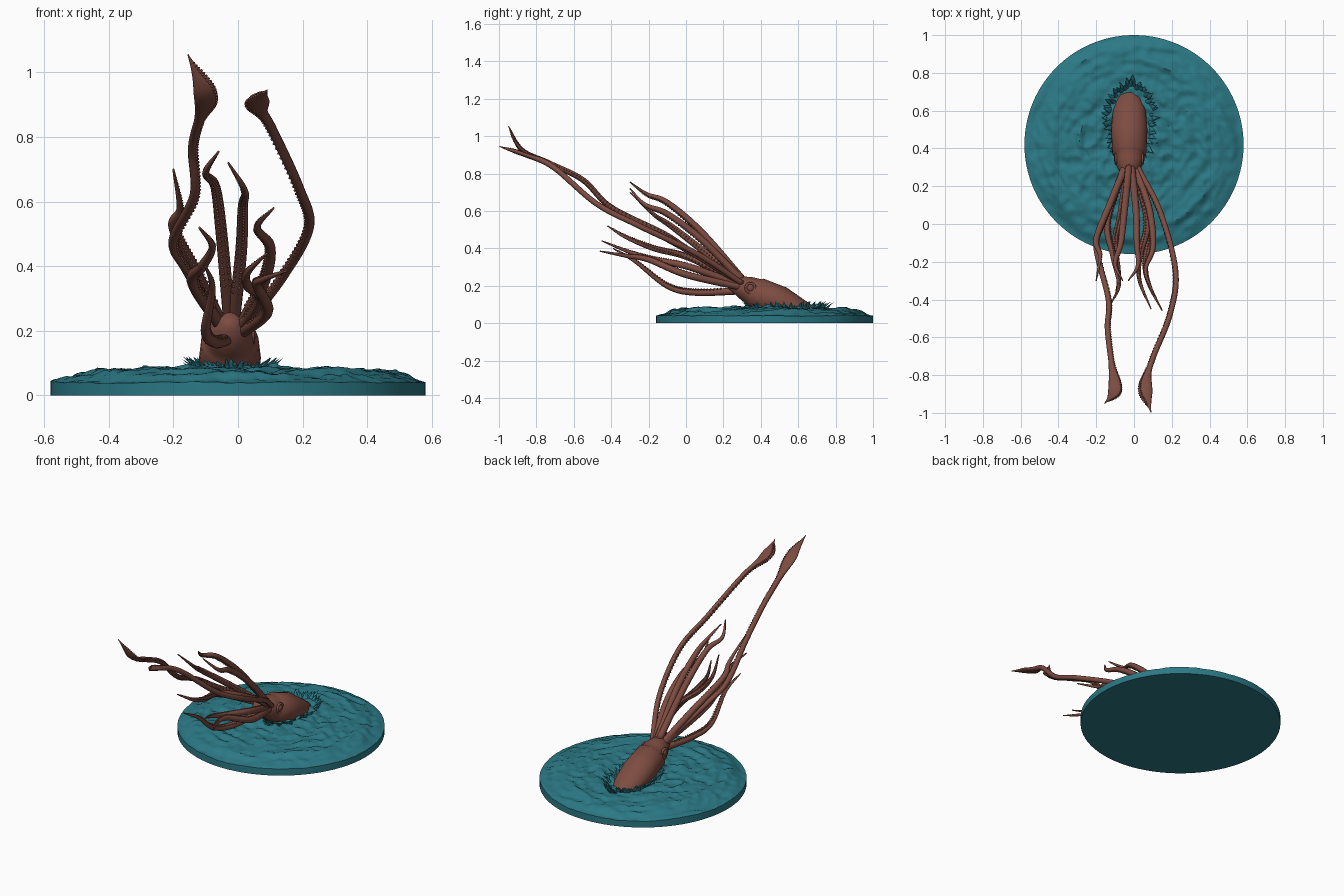
import bpy, bmesh, math, random
from mathutils import Vector, Matrix, noise

if "Cube" in bpy.data.objects:
    bpy.data.objects.remove(bpy.data.objects["Cube"])

random.seed(4)


def material(name, col):
    m = bpy.data.materials.new(name)
    m.diffuse_color = (*col, 1)
    m.use_nodes = True
    m.node_tree.nodes["Principled BSDF"].inputs["Base Color"].default_value = m.diffuse_color
    return m


SKIN = material("red brown skin", (0.205, 0.072, 0.052))
WATER = material("teal water", (0.024, 0.19, 0.235))


def finish(name, bm, mat):
    bmesh.ops.recalc_face_normals(bm, faces=bm.faces[:])
    for f in bm.faces:
        f.smooth = True
    me = bpy.data.meshes.new(name)
    bm.to_mesh(me)
    bm.free()
    me.materials.append(mat)
    ob = bpy.data.objects.new(name, me)
    bpy.context.collection.objects.link(ob)
    return ob


def spline(pts, u):
    """Catmull-Rom position at parameter u."""
    n = len(pts)
    i = min(int(u), n - 2)
    t = u - i
    p1, p2 = pts[i], pts[i + 1]
    p0 = pts[i - 1] if i else p1 * 2 - p2
    p3 = pts[i + 2] if i + 2 < n else p2 * 2 - p1
    return 0.5 * (2 * p1 + (p2 - p0) * t + (2 * p0 - 5 * p1 + 4 * p2 - p3) * t * t
                  + (3 * p1 - p0 - 3 * p2 + p3) * t ** 3)


def ellipse(c, a, b, n):
    angles = [2 * math.pi * i / n for i in range(n)]
    return [c + a * math.cos(t) + b * math.sin(t) for t in angles]


def loft(bm, rings):
    loops = [[bm.verts.new(p) for p in r] for r in rings]
    n = len(loops[0])
    for a, b in zip(loops, loops[1:]):
        for i in range(n):
            bm.faces.new((a[i], a[(i + 1) % n], b[(i + 1) % n], b[i]))
    bm.faces.new(loops[0])
    bm.faces.new(loops[-1])


MOUTH = Vector((-0.02, 0.3, 0.2))
AXIS = Vector((0, -0.85, 0.53)).normalized()


def limb(name, pts, size):
    """Limb from the head through pts, with two rows of suckers on the inner side."""
    pts = [Vector(p) for p in pts]
    x, _, z = pts[0] - MOUTH
    pts.insert(0, MOUTH + Vector((x * .25, 0, (z - .1) * .2)))
    end, bm, rings = len(pts) - 1, bmesh.new(), []
    steps, side = end * 14, Vector((1, 0, 0))
    for k in range(steps + 1):
        u = end * k / steps
        p = spline(pts, u)
        t = (spline(pts, min(u + .02, end)) - spline(pts, max(u - .02, 0))).normalized()
        side = (side - t * side.dot(t)).normalized()
        up = t.cross(side)
        w, d = size(u / end)
        rings.append(ellipse(p, side * w, up * d, 12))
        # suckers
        if .4 < u and k < steps - 2:
            rel = p - MOUTH
            inn = AXIS * rel.dot(AXIS) - rel
            inn = (inn - t * inn.dot(t)).normalized()
            lat = t.cross(inn)
            for s in (-1, 1):
                v = (inn + lat * s * .55).normalized()
                q = p + side * w * v.dot(side) + up * d * v.dot(up)
                bmesh.ops.create_icosphere(bm, subdivisions=1, radius=.3 * min(w, .016),
                                           matrix=Matrix.Translation(q))
    loft(bm, rings)
    finish(name, bm, SKIN)


def arm_size(t):
    return (.003 + .016 * (1 - t ** 2.2),) * 2


def club_size(t):
    base = .013 * min(1, (1 - t) / .12) + .002
    bulge = math.sin(math.pi * (t - .7) / .3) ** 2 if t > .7 else 0
    return base + .022 * bulge, base * (1 - .2 * bulge)


# eight arms
limb("upper_arm_left", [(-.05, .08, .49), (-.07, -.1, .645), (-.1, -.21, .69), (-.06, -.3, .755)], arm_size)
limb("upper_arm_right", [(.01, .08, .45), (.015, -.1, .585), (.02, -.22, .635), (-.03, -.3, .72)], arm_size)
limb("outer_arm_left", [(-.13, .1, .38), (-.2, -.08, .52), (-.18, -.17, .58), (-.2, -.3, .7)], arm_size)
limb("outer_arm_right", [(.08, .08, .35), (.1, -.12, .46), (.06, -.25, .52), (.11, -.38, .58)], arm_size)
limb("middle_arm_left", [(-.14, .02, .35), (-.11, -.17, .4), (-.08, -.32, .46), (-.12, -.42, .52)], arm_size)
limb("middle_arm_right", [(.07, .02, .3), (.03, -.17, .34), (.03, -.3, .38), (.09, -.45, .44)], arm_size)
limb("lower_arm_right", [(.09, 0, .26), (.06, -.2, .34), (.08, -.32, .36), (.15, -.46, .385)], arm_size)
limb("lower_arm_left", [(-.07, .05, .165), (-.1, -.1, .2), (-.08, -.27, .33), (-.1, -.39, .4)], arm_size)

# two long tentacles with flattened clubs
limb("long_tentacle_left", [(-.16, .02, .39), (-.2, -.12, .48), (-.135, -.4, .62), (-.14, -.55, .765),
                            (-.12, -.73, .855), (-.1, -.88, .93), (-.155, -.95, 1.055)], club_size)
limb("long_tentacle_right", [(.14, .06, .37), (.22, -.25, .52), (.19, -.48, .64), (.1, -.71, .835),
                             (.06, -.86, .9), (.09, -.997, .945)], club_size)

# mantle and head: y, z, half width, half depth
BODY = [(.72, .035, .015, .012), (.7, .042, .05, .03), (.6, .073, .087, .062), (.5, .115, .096, .085),
        (.375, .163, .09, .085), (.368, .166, .08, .077), (.33, .183, .075, .07), (.22, .23, .028, .03)]
bm = bmesh.new()
loft(bm, [ellipse(Vector((-.025, y, z)), Vector((w, 0, 0)), Vector((0, .45, .89)) * h, 32)
          for y, z, w, h in BODY])
finish("mantle_and_head", bm, SKIN)

# eyes with a raised lid ring
for s, name in ((-1, "left"), (1, "right")):
    c = Vector((-.025 + s * .07, .345, .188))
    bm = bmesh.new()
    bmesh.ops.create_uvsphere(bm, u_segments=16, v_segments=10, radius=.02,
                              matrix=Matrix.Translation(c) @ Matrix.Diagonal((.6, 1, 1, 1)))
    finish(name + "_eye", bm, SKIN)
    bpy.ops.mesh.primitive_torus_add(location=c, rotation=(0, math.pi / 2, 0), major_radius=.025,
                                     minor_radius=.007, major_segments=24, minor_segments=8)
    lid = bpy.context.object
    lid.name = name + "_eyelid"
    lid.data.materials.append(SKIN)
    bpy.ops.object.shade_smooth()

# water disc with choppy ripples
CY, R, SEG, RINGS = .42, .58, 180, 56


def surface(p, r):
    """Lift a point at radius r onto the waves."""
    a = math.atan2(p.y - CY, p.x)
    base = .04 + .035 * min(1, (R - r) / .12) + .01 * max(0, 1 - r / .4)
    swell = noise.noise(Vector((math.cos(a) * 2.2, math.sin(a) * 2.2, r * 22)))
    crest = .5 - 2 * abs(noise.noise(p * 14))
    chop = noise.noise(p * 32)
    fade = min(1, .35 + (R - r) / .1)
    return p + Vector((0, 0, base + (.016 * swell + .009 * crest + .005 * chop) * fade))


def circle(r):
    return ellipse(Vector((0, CY, 0)), Vector((r, 0, 0)), Vector((0, r, 0)), SEG)


radii = [R * (1 - k / RINGS) for k in range(RINGS)]
bm = bmesh.new()
loft(bm, [circle(R)] + [[surface(p, r) for p in circle(r)] for r in radii])
water = finish("water_disc", bm, WATER)
bpy.ops.object.select_all(action='DESELECT')
bpy.context.view_layer.objects.active = water
water.select_set(True)
bpy.ops.object.shade_smooth_by_angle(angle=math.radians(40))

# splash crown: pointed drops leaning away from the body
bm = bmesh.new()
for i in range(64):
    a = 2 * math.pi * (i + random.uniform(-.3, .3)) / 64
    out = Vector((math.cos(a), math.sin(a), 0))
    tang = Vector((-out.y, out.x, 0))
    k = random.uniform(.86, 1.02)
    root = Vector((-.02 + .115 * k * out.x, .54 + .205 * k * out.y, .06))
    lean, rise, w = random.uniform(.02, .05), random.uniform(.035, .06), random.uniform(.012, .02)
    rings = []
    for t in (0, .4, .75, 1):
        s = 1.05 - t * t
        rings.append(ellipse(root + out * lean * t * t + Vector((0, 0, rise * t)),
                             tang * w * s, out * .009 * s, 8))
    loft(bm, rings)
finish("splash_crown", bm, WATER)
